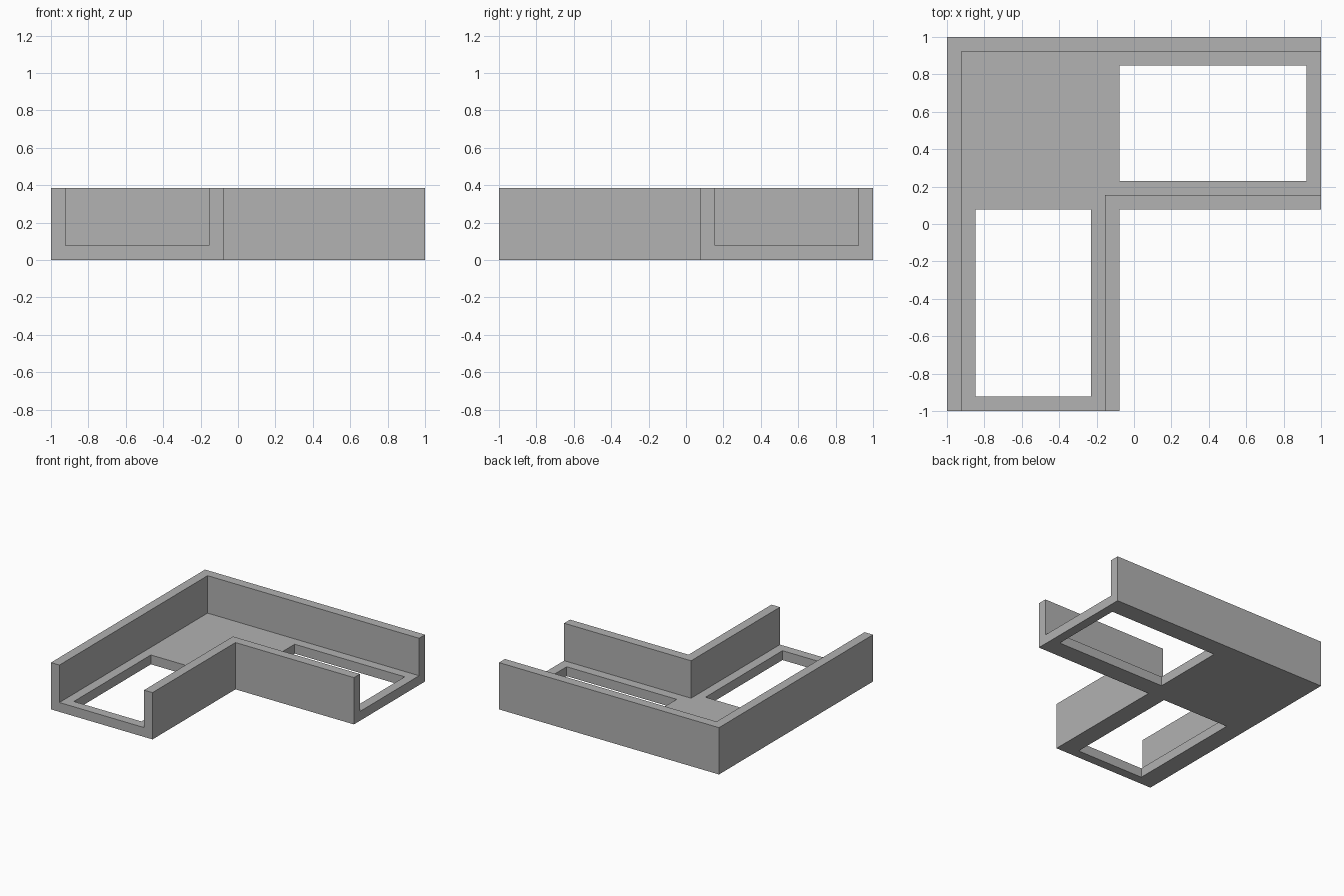
import bpy
import bmesh

cube = bpy.data.objects.get("Cube")
if cube:
    bpy.data.objects.remove(cube, do_unlink=True)

UNIT = 2 / 26          # wall and floor thickness
HEIGHT = 5 * UNIT

grey = bpy.data.materials.new("plain grey")
grey.use_nodes = True
colour = (0.445, 0.445, 0.445, 1)
grey.diffuse_color = colour
grey.node_tree.nodes["Principled BSDF"].inputs["Base Color"].default_value = colour


def prism(name, outline, z0, z1):
    """Extrude a flat outline from z0 up to z1."""
    bm = bmesh.new()
    base = bm.faces.new([bm.verts.new((x, y, z0)) for x, y in outline])
    top = bmesh.ops.extrude_face_region(bm, geom=[base])["geom"]
    moved = [v for v in top if isinstance(v, bmesh.types.BMVert)]
    bmesh.ops.translate(bm, verts=moved, vec=(0, 0, z1 - z0))
    bmesh.ops.recalc_face_normals(bm, faces=bm.faces)
    mesh = bpy.data.meshes.new(name)
    bm.to_mesh(mesh)
    bm.free()
    mesh.materials.append(grey)
    obj = bpy.data.objects.new(name, mesh)
    bpy.context.collection.objects.link(obj)
    return obj


def corner(outer, inner, end):
    """L outline with its outer corner at back right and arms reaching to end."""
    return [(-outer, -end), (-inner, -end), (-inner, inner),
            (end, inner), (end, outer), (-outer, outer)]


def rectangle(x0, x1, y0, y1):
    return [(x0, y0), (x1, y0), (x1, y1), (x0, y1)]


# Solid corner block
channel = prism("corner_channel", corner(1, UNIT, 1), 0, HEIGHT)

# Channel running through both arms, and one floor opening per arm
low, high, near, far = 3 * UNIT, 1 - 2 * UNIT, UNIT, 1 - UNIT
cutters = [
    prism("channel_cutter", corner(1 - UNIT, 2 * UNIT, 1.2), UNIT, 1),
    prism("front_opening_cutter", rectangle(-high, -low, -far, near), -0.1, 0.2),
    prism("left_opening_cutter", rectangle(-near, far, low, high), -0.1, 0.2),
]
for cutter in cutters:
    cutter.hide_render = True
    cut = channel.modifiers.new(cutter.name, "BOOLEAN")
    cut.operation = "DIFFERENCE"
    cut.solver = "EXACT"
    cut.object = cutter

# Keep the finished cut shape and drop the cutters
bpy.context.view_layer.update()
graph = bpy.context.evaluated_depsgraph_get()
finished = bpy.data.meshes.new_from_object(channel.evaluated_get(graph))
channel.modifiers.clear()
channel.data = finished
for cutter in cutters:
    bpy.data.objects.remove(cutter, do_unlink=True)
